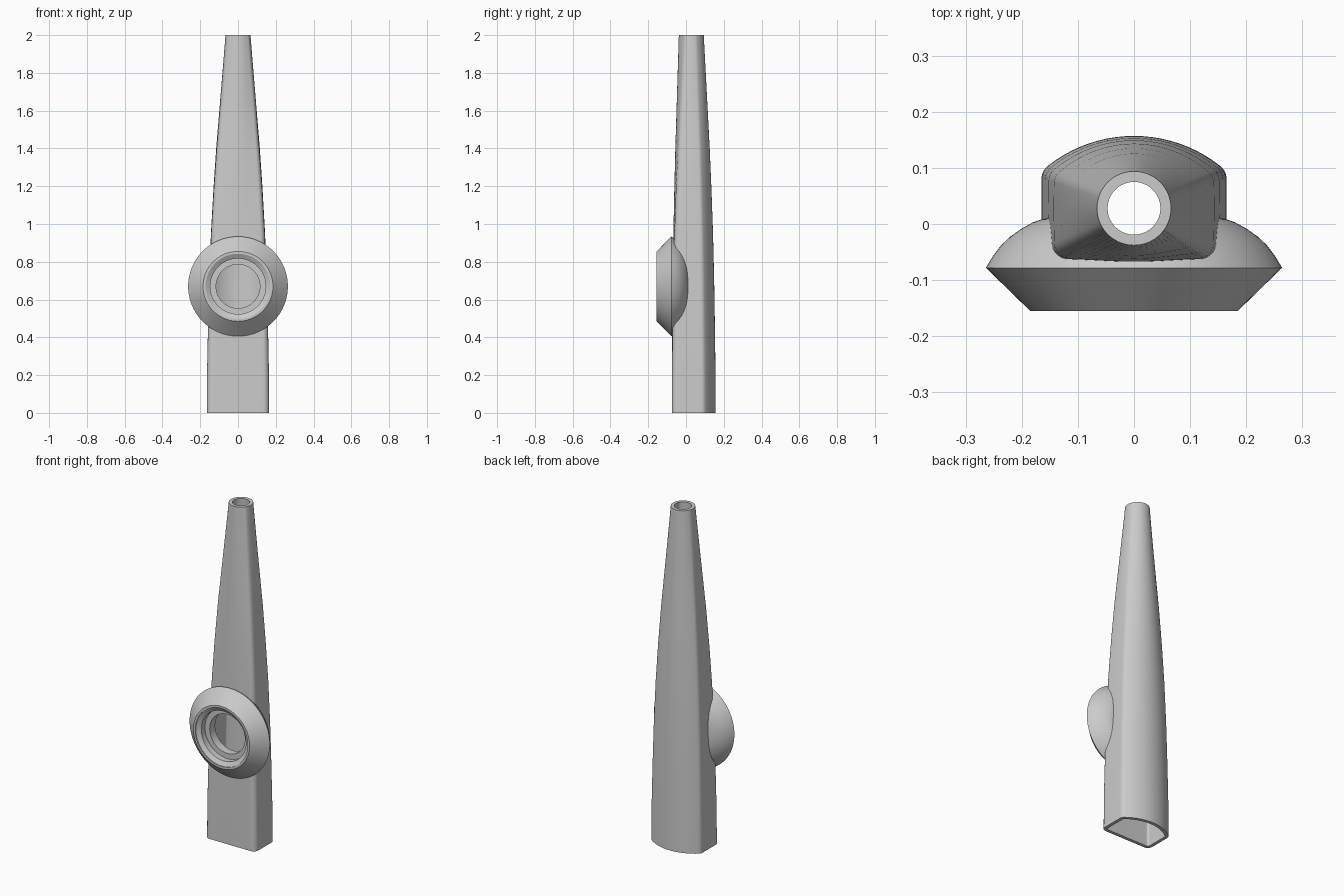
import bpy, bmesh
from math import sin, cos, pi, radians, atan2
from mathutils import Vector

if "Cube" in bpy.data.objects:
    bpy.data.objects.remove(bpy.data.objects["Cube"])

CY = 0.028            # y of the round mouth end's centre
TOP_R = 0.066         # outer radius of the mouth end
WALL = 0.019
# (height, blend): 1 = flat-fronted outlet section, 0 = round mouth section
STATIONS = [(0, 1), (0.2, .99), (0.45, .94), (0.7, .875), (0.95, .78),
            (1.18, .65), (1.4, .5), (1.7, .25), (2, 0)]

grey = bpy.data.materials.new("grey plastic")
grey.diffuse_color = (0.6, 0.6, 0.6, 1)
grey.use_nodes = True
grey.node_tree.nodes["Principled BSDF"].inputs["Base Color"].default_value = grey.diffuse_color


def outlet_outline():
    """Flat front, rounded corners, straight sides, arched back."""
    half = [(0.135 * i / 8, -0.075) for i in range(8)]
    half += [(0.135 + .03 * sin(a), -0.045 - .03 * cos(a))
             for a in (radians(15 * i) for i in range(7))]
    half += [(0.165, -0.045 + 0.125 * i / 8) for i in range(1, 8)]
    half += [(0.135 + .03 * cos(a), 0.08 + .03 * sin(a))
             for a in (radians(52 * i / 6) for i in range(7))]
    half += [(0.2474 * sin(a), 0.157 - 0.2474 * (1 - cos(a)))
             for a in (radians(38.2 * (1 - i / 10)) for i in range(1, 11))]
    return half + [(-x, y) for x, y in reversed(half[1:-1])]


OUTLINE = outlet_outline()


def section(t, inset):
    """Blend the outlet outline into a circle, then offset it inwards."""
    pts = []
    for x, y in OUTLINE:
        a = atan2(y - CY, x)
        circle = Vector((TOP_R * cos(a), CY + TOP_R * sin(a)))
        pts.append(circle.lerp(Vector((x, y)), t))
    out = []
    n = len(pts)
    for i, p in enumerate(pts):
        d = (pts[(i + 1) % n] - pts[i - 1]).normalized()
        out.append(p + Vector((-d.y, d.x)) * inset)
    return out


def make_object(name, rings):
    """Skin closed rings of points into a capped solid."""
    bm = bmesh.new()
    loops = [[bm.verts.new(p) for p in ring] for ring in rings]
    n = len(loops[0])
    for a, b in zip(loops, loops[1:]):
        for i in range(n):
            j = (i + 1) % n
            bm.faces.new((a[i], a[j], b[j], b[i]))
    bm.faces.new(loops[0][::-1])
    bm.faces.new(loops[-1])
    bmesh.ops.recalc_face_normals(bm, faces=bm.faces)
    mesh = bpy.data.meshes.new(name)
    bm.to_mesh(mesh)
    bm.free()
    mesh.materials.append(grey)
    obj = bpy.data.objects.new(name, mesh)
    bpy.context.collection.objects.link(obj)
    return obj


def tube(name, stations, inset):
    return make_object(name, [[(p.x, p.y, z) for p in section(t, inset)]
                              for z, t in stations])


def lathe(name, profile, n=96):
    """Revolve (radius, y) points around the front-facing axis."""
    return make_object(name, [[(r * cos(2 * pi * i / n), y, 0.67 + r * sin(2 * pi * i / n))
                               for i in range(n)] for r, y in profile])


def combine(obj, other, operation):
    mod = obj.modifiers.new(operation.title(), 'BOOLEAN')
    mod.operation = operation
    mod.solver = 'EXACT'
    mod.object = other
    bpy.context.view_layer.objects.active = obj
    bpy.ops.object.modifier_apply(modifier=mod.name)
    bpy.data.objects.remove(other)


# Tapering body
body = tube("kazoo_body", STATIONS, 0)

# Round turret with bevelled front and domed back
turret = lathe("turret", [(0.185, -0.155), (0.264, -0.078), (0.252, -0.058),
                          (0.237, -0.038), (0.22, -0.022), (0.2, -0.008),
                          (0.18, 0.003), (0.165, 0.008), (0.148, 0.012)])
combine(body, turret, 'UNION')

# Hollow air channel, open at both ends
channel = tube("air_channel", [(-0.05, 1)] + STATIONS[1:] + [(2.05, 0)], WALL)
combine(body, channel, 'DIFFERENCE')

# Stepped opening through the turret into the channel
bore = lathe("turret_bore", [(0.172, -0.2), (0.172, -0.15), (0.147, -0.135),
                             (0.147, -0.1), (0.116, -0.1), (0.116, 0.0)])
combine(body, bore, 'DIFFERENCE')

bpy.ops.object.select_all(action='DESELECT')
body.select_set(True)
bpy.context.view_layer.objects.active = body
bpy.ops.object.shade_smooth_by_angle(angle=radians(30))
